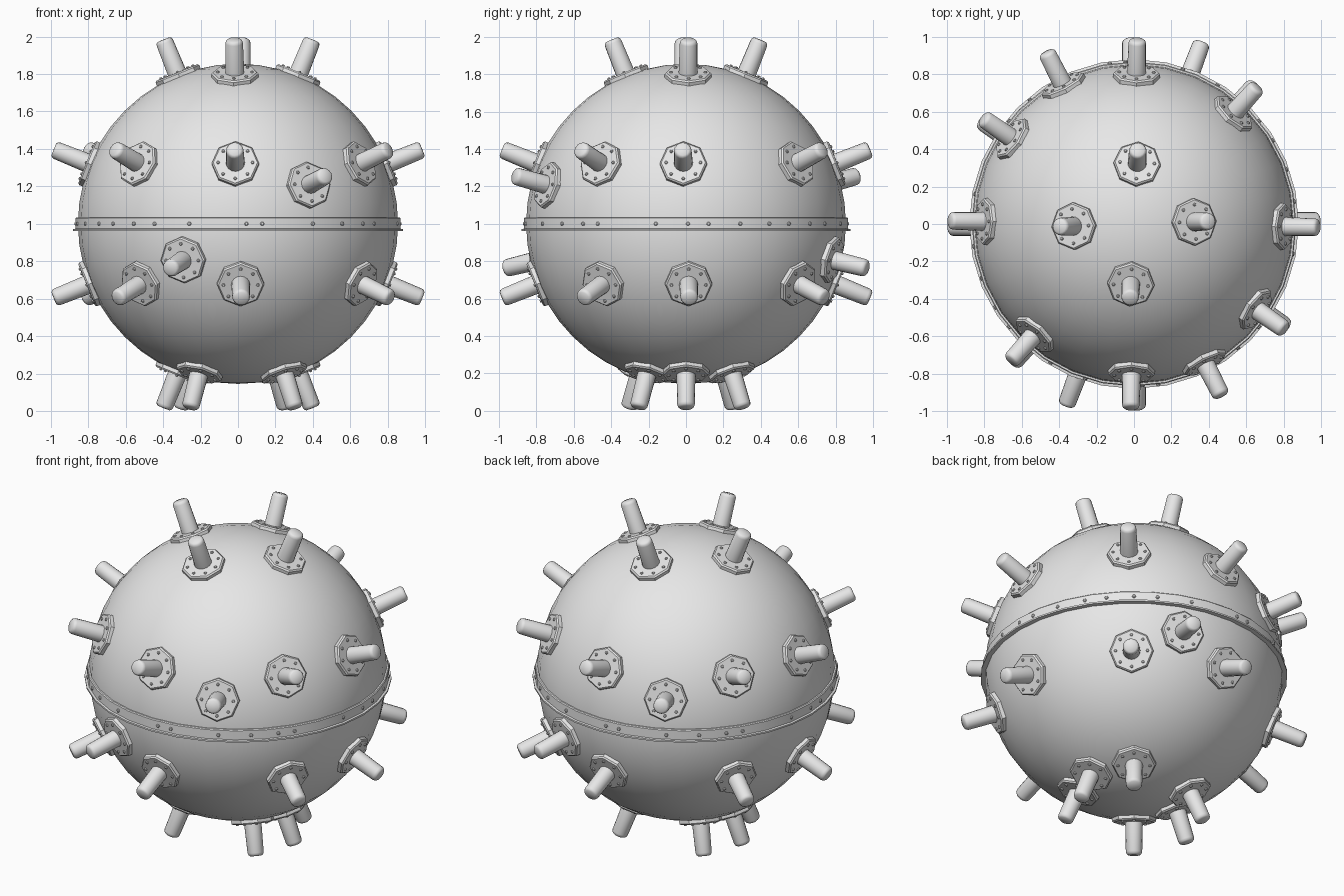
import bpy, bmesh, math
from mathutils import Matrix, Vector

if "Cube" in bpy.data.objects:
    bpy.data.objects.remove(bpy.data.objects["Cube"])

steel = bpy.data.materials.new("plain_grey_steel")
steel.diffuse_color = (0.8, 0.8, 0.8, 1)
steel.use_nodes = True
steel.node_tree.nodes["Principled BSDF"].inputs["Base Color"].default_value = steel.diffuse_color
CENTRE = Vector((0, 0, 1))


def direction(az, el):
    a, e = math.radians(az), math.radians(el)
    return Vector((math.cos(e) * math.cos(a), math.cos(e) * math.sin(a), math.sin(e)))


def lathe(bm, profile, sides, mat=Matrix(), closed=False):
    """Revolve (radius, height) points about local z."""
    rings = []
    for r, h in profile:
        if r == 0:
            rings.append([bm.verts.new(mat @ Vector((0, 0, h)))] * sides)
        else:
            rings.append([bm.verts.new(mat @ Vector((r * math.cos(math.tau * i / sides),
                                                     r * math.sin(math.tau * i / sides), h)))
                          for i in range(sides)])
    pairs = list(zip(rings, rings[1:]))
    if closed:
        pairs.append((rings[-1], rings[0]))
    for a, b in pairs:
        for i in range(sides):
            j = (i + 1) % sides
            bm.faces.new(list(dict.fromkeys((a[i], a[j], b[j], b[i]))))


def finish(bm, name, angle=35):
    bmesh.ops.recalc_face_normals(bm, faces=bm.faces)
    me = bpy.data.meshes.new(name)
    bm.to_mesh(me)
    bm.free()
    me.materials.append(steel)
    me.polygons.foreach_set("use_smooth", [True] * len(me.polygons))
    me.set_sharp_from_angle(angle=math.radians(angle))
    ob = bpy.data.objects.new(name, me)
    bpy.context.collection.objects.link(ob)
    return ob


def frame(az, el):
    rot = direction(az, el).to_track_quat('Z', 'Y').to_matrix().to_4x4()
    return Matrix.Translation(CENTRE) @ rot


# round hull
bm = bmesh.new()
bmesh.ops.create_uvsphere(bm, u_segments=32, v_segments=24, radius=0.855,
                          matrix=Matrix.Translation(CENTRE))
finish(bm, "hull")

# equator band with a thin lower flange
bm = bmesh.new()
lathe(bm, [(0.84, 0.962), (0.880, 0.962), (0.880, 0.972), (0.867, 0.974),
           (0.867, 1.030), (0.862, 1.035), (0.84, 1.035)], 32, closed=True)
finish(bm, "equator_band")


def rivet(bm, mat, r=0.011, h=0.008):
    lathe(bm, [(r, -0.008), (r, h * 0.5), (r * 0.6, h), (0, h)], 6, mat)


# unevenly spaced rivets round the band
bm = bmesh.new()
front = [-40, -31, -17.5, 3, 8.6, 27.5, 40]
right = [-39.5, -33, -10.7, 0.7, 8, 19.6, 31, 39.5]
for az in [a - 90 for a in front] + right:
    for turn in (0, 180):
        rivet(bm, frame(az + turn, 0) @ Matrix.Translation((0, 0, 0.864)))
finish(bm, "band_rivets")

# horn directions (azimuth, elevation); each is repeated half a turn round
horns = [
    (2, 68), (87, 68),                                     # crown
    (-1, 22), (89, 22), (48, 22), (145, 22), (117, 14),    # upper ring
    (1, -22), (91, -22), (49, -22), (146, -22), (69.5, -13),  # lower ring
    (0, -68), (50, -68), (140, -68),                       # underside
]
for n, (az, el) in enumerate(horns):
    for turn in (0, 180):
        mat = frame(az + turn, el)
        tag = f"{n + 1}_{'b' if turn else 'a'}"
        # octagonal mounting plate
        bm = bmesh.new()
        lathe(bm, [(0, 0.82), (0.126, 0.82), (0.126, 0.864), (0.118, 0.872), (0, 0.872)], 8, mat)
        finish(bm, "mounting_plate_" + tag, 25)
        # rivets on the plate
        bm = bmesh.new()
        for k in range(8):
            t = math.tau * k / 8
            rivet(bm, mat @ Matrix.Translation((0.092 * math.cos(t), 0.092 * math.sin(t), 0.872)), 0.009)
        finish(bm, "plate_rivets_" + tag)
        # round horn with softened tip
        bm = bmesh.new()
        lathe(bm, [(0, 0.85), (0.051, 0.85), (0.047, 1.042), (0.043, 1.054),
                   (0.034, 1.061), (0, 1.062)], 16, mat)
        finish(bm, "horn_" + tag, 40)
